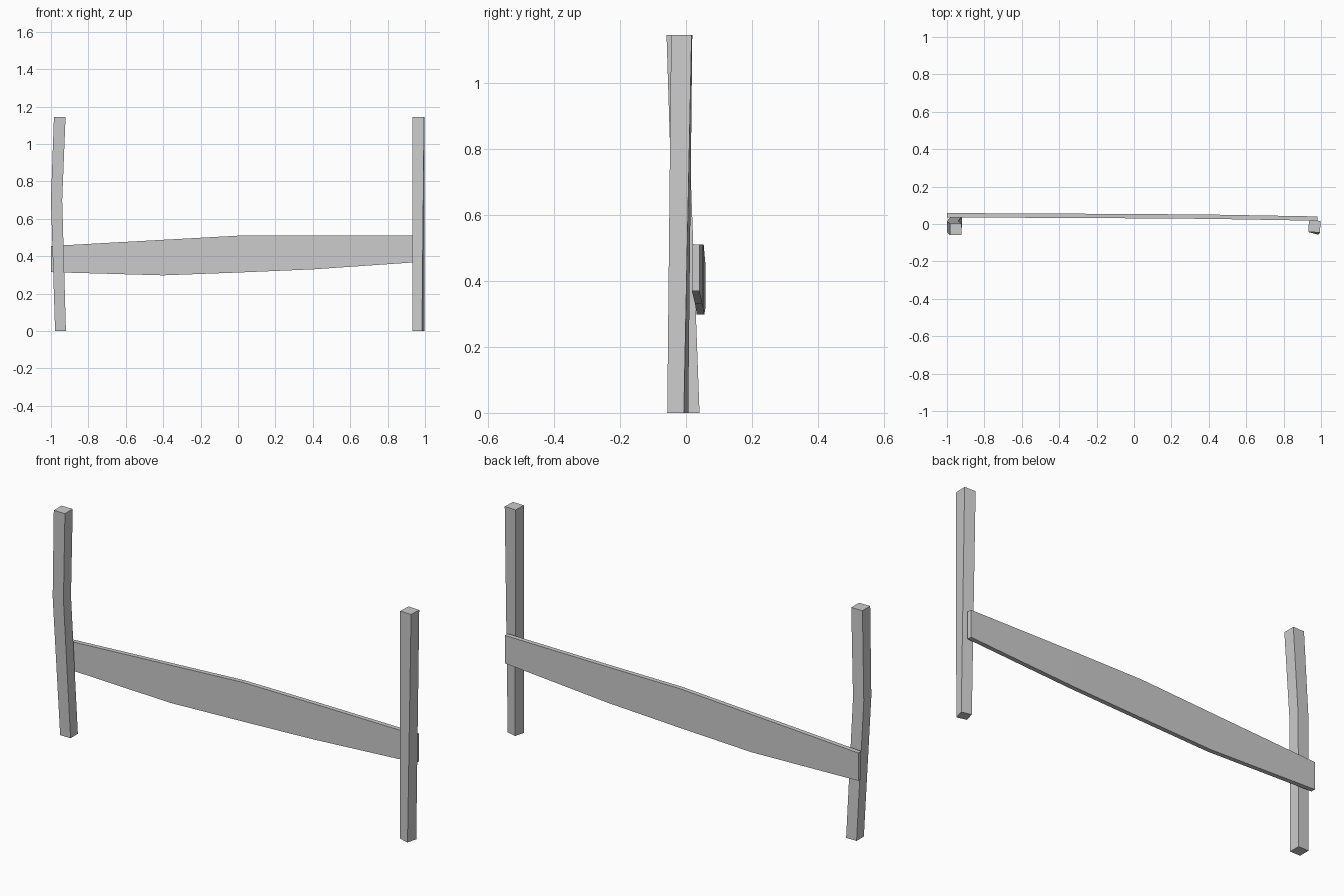
import bpy, bmesh
from math import radians, cos, sin

cube = bpy.data.objects.get("Cube")
if cube:
    bpy.data.objects.remove(cube, do_unlink=True)

# Plain grey wood
grey = bpy.data.materials.new("weathered_grey")
grey.use_nodes = True
colour = (0.6, 0.6, 0.6, 1)
grey.diffuse_color = colour
grey.node_tree.nodes["Principled BSDF"].inputs["Base Color"].default_value = colour


def loft(name, rings):
    """Skin a run of four-cornered sections and cap both ends."""
    bm = bmesh.new()
    loops = [[bm.verts.new(p) for p in ring] for ring in rings]
    for a, b in zip(loops, loops[1:]):
        for i in range(4):
            j = (i + 1) % 4
            bm.faces.new((a[i], a[j], b[j], b[i]))
    bm.faces.new(loops[0])
    bm.faces.new(loops[-1])
    bmesh.ops.recalc_face_normals(bm, faces=bm.faces)
    mesh = bpy.data.meshes.new(name)
    bm.to_mesh(mesh)
    bm.free()
    mesh.materials.append(grey)
    obj = bpy.data.objects.new(name, mesh)
    bpy.context.collection.objects.link(obj)


def square(x, y, z, half, twist=0):
    """Horizontal square section, twisted about its centre."""
    c, s = cos(radians(twist)), sin(radians(twist))
    corners = [(-half, -half), (half, -half), (half, half), (-half, half)]
    return [(x + u * c - v * s, y + u * s + v * c, z) for u, v in corners]


def upright(x, y, top, bottom, thick=0.023):
    """Vertical section across the rail."""
    h = thick / 2
    return [(x, y - h, bottom), (x, y + h, bottom), (x, y + h, top), (x, y - h, top)]


# Bowed post on the right, slightly twisted straight post on the left
loft("right_post", [square(-0.949, 0.012, 0, 0.029),
                    square(-0.97, -0.015, 0.7, 0.03),
                    square(-0.953, -0.028, 1.145, 0.031)])
loft("left_post", [square(0.965, -0.025, 0, 0.026, -15),
                   square(0.965, -0.013, 1.145, 0.031, -2)])

# Uneven plank behind the posts: x, y, top, bottom
stations = [(-1, 0.047, 0.455, 0.315), (-0.4, 0.044, 0.488, 0.298),
            (0, 0.042, 0.51, 0.313), (0.4, 0.039, 0.51, 0.33),
            (0.98, 0.029, 0.51, 0.37)]
loft("rail", [upright(*s) for s in stations])
